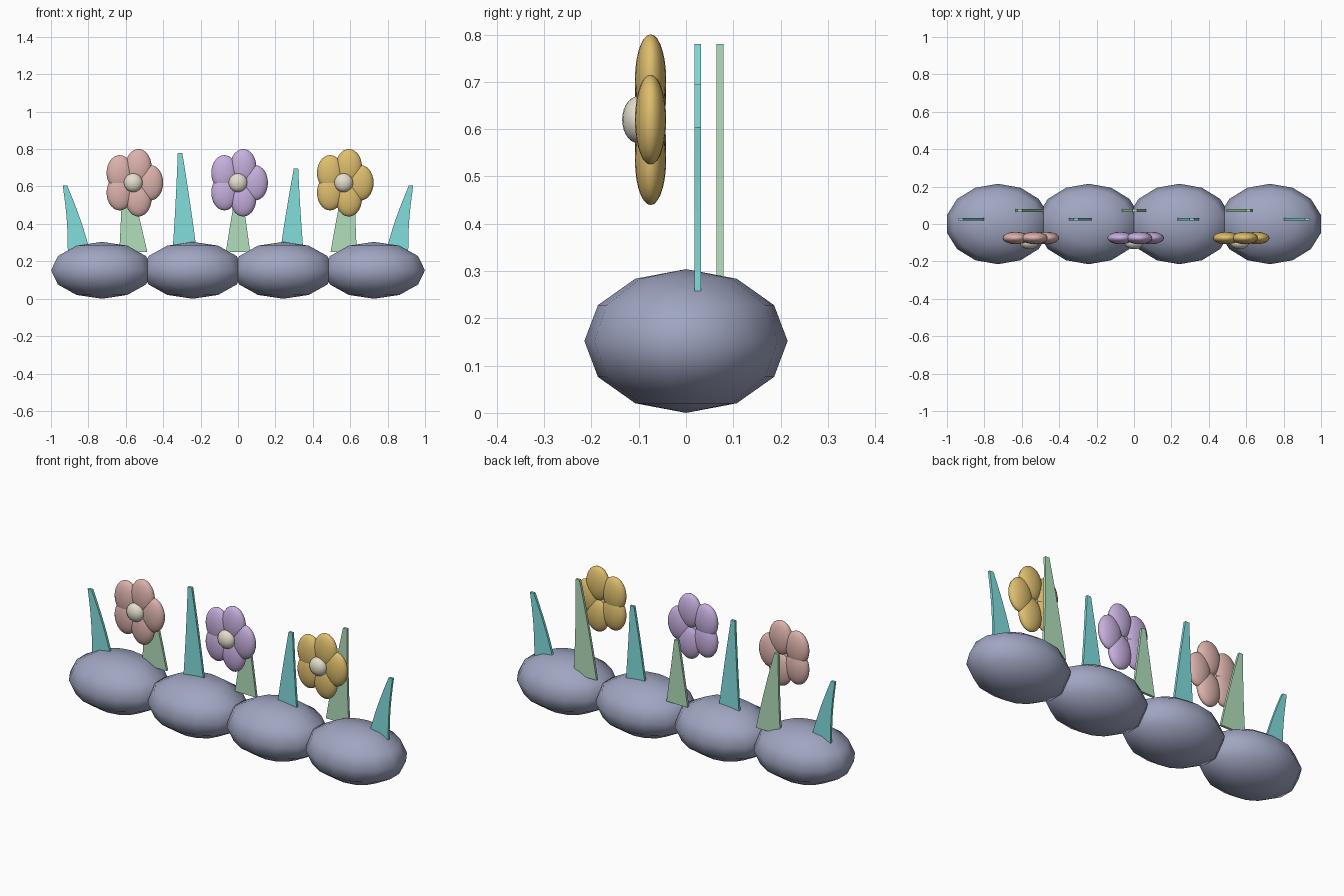
import bpy
import bmesh
import math
from mathutils import Matrix, Vector

cube = bpy.data.objects.get("Cube")
if cube:
    bpy.data.objects.remove(cube, do_unlink=True)


def material(name, rgb):
    # Convert display values to linear
    linear = [((c / 255 + 0.055) / 1.055) ** 2.4 for c in rgb] + [1]
    mat = bpy.data.materials.new(name)
    mat.use_nodes = True
    mat.diffuse_color = linear
    bsdf = mat.node_tree.nodes["Principled BSDF"]
    bsdf.inputs["Base Color"].default_value = linear
    bsdf.inputs["Roughness"].default_value = 0.8
    return mat


STONE = material("slate stone", (160, 166, 194))
TEAL = material("teal leaf", (130, 222, 222))
GREEN = material("pale green leaf", (178, 223, 188))
PINK = material("pink petal", (220, 178, 172))
LILAC = material("lilac petal", (198, 175, 222))
GOLD = material("gold petal", (222, 190, 110))
CREAM = material("cream centre", (228, 222, 205))


def finish(name, bm, mat, smooth):
    mesh = bpy.data.meshes.new(name)
    bmesh.ops.recalc_face_normals(bm, faces=bm.faces)
    for face in bm.faces:
        face.smooth = smooth
    bm.to_mesh(mesh)
    bm.free()
    mesh.materials.append(mat)
    obj = bpy.data.objects.new(name, mesh)
    bpy.context.collection.objects.link(obj)
    return obj


def add_ellipsoid(bm, centre, radii, segments, rings):
    matrix = Matrix.Translation(centre) @ Matrix.Diagonal((*radii, 1))
    bmesh.ops.create_uvsphere(bm, u_segments=segments, v_segments=rings,
                              radius=1, matrix=matrix)


def leaf(name, mat, left, right, tip, top, y):
    # Flat blade tapering from a wide base to a narrow blunt tip
    base, steps, half_tip, half_thick = 0.25, 6, 0.012, 0.007
    edges = ([], [])
    for i in range(steps + 1):
        t = i / steps
        z = base + (top - base) * t
        bulge = 0.012 * math.sin(math.pi * t)
        lean = (tip - (left + right) / 2) / (right - left)
        for edge, start, end, sign in ((edges[0], left, tip - half_tip, -1),
                                       (edges[1], right, tip + half_tip, 1)):
            # The side away from the lean curves inward
            shift = -bulge * lean
            edge.append((start + (end - start) * t + shift, z))
    outline = edges[0] + edges[1][::-1]
    bm = bmesh.new()
    face = bm.faces.new([bm.verts.new((x, y - half_thick, z)) for x, z in outline])
    grown = bmesh.ops.extrude_face_region(bm, geom=[face], use_keep_orig=True)
    verts = [v for v in grown["geom"] if isinstance(v, bmesh.types.BMVert)]
    bmesh.ops.translate(bm, verts=verts, vec=(0, 2 * half_thick, 0))
    finish(name, bm, mat, False)


def flower(name, x, mat):
    # Five upright oval petals around a small domed centre
    middle = Vector((x, -0.075, 0.62))
    bm = bmesh.new()
    for i in range(5):
        a = math.tau * i / 5
        offset = Vector((math.cos(a), 0, math.sin(a))) * 0.09
        add_ellipsoid(bm, middle + offset, (0.07, 0.033, 0.095), 20, 14)
    finish(name + "_petals", bm, mat, True)
    bm = bmesh.new()
    add_ellipsoid(bm, middle + Vector((0, -0.025, 0)), (0.05, 0.035, 0.05), 20, 14)
    finish(name + "_centre", bm, CREAM, True)


# Row of four overlapping stones
for i in range(4):
    bm = bmesh.new()
    add_ellipsoid(bm, (0.485 * (i - 1.5), 0, 0.152), (0.279, 0.215, 0.152), 14, 6)
    finish(f"stone_{i + 1}", bm, STONE, True)

# Teal leaves in the middle row
for i, (left, right, tip, top) in enumerate((
        (-0.91, -0.79, -0.925, 0.605), (-0.35, -0.22, -0.31, 0.78),
        (0.225, 0.35, 0.31, 0.695), (0.79, 0.91, 0.925, 0.605))):
    leaf(f"teal_leaf_{i + 1}", TEAL, left, right, tip, top, 0.025)

# Green leaves in the back row
for i, (left, right, tip, top) in enumerate((
        (-0.635, -0.485, -0.61, 0.695), (-0.065, 0.065, 0.005, 0.605),
        (0.495, 0.635, 0.612, 0.78))):
    leaf(f"green_leaf_{i + 1}", GREEN, left, right, tip, top, 0.072)

# Flowers in front
for name, x, mat in (("pink_flower", -0.56, PINK), ("lilac_flower", 0, LILAC),
                     ("gold_flower", 0.565, GOLD)):
    flower(name, x, mat)
